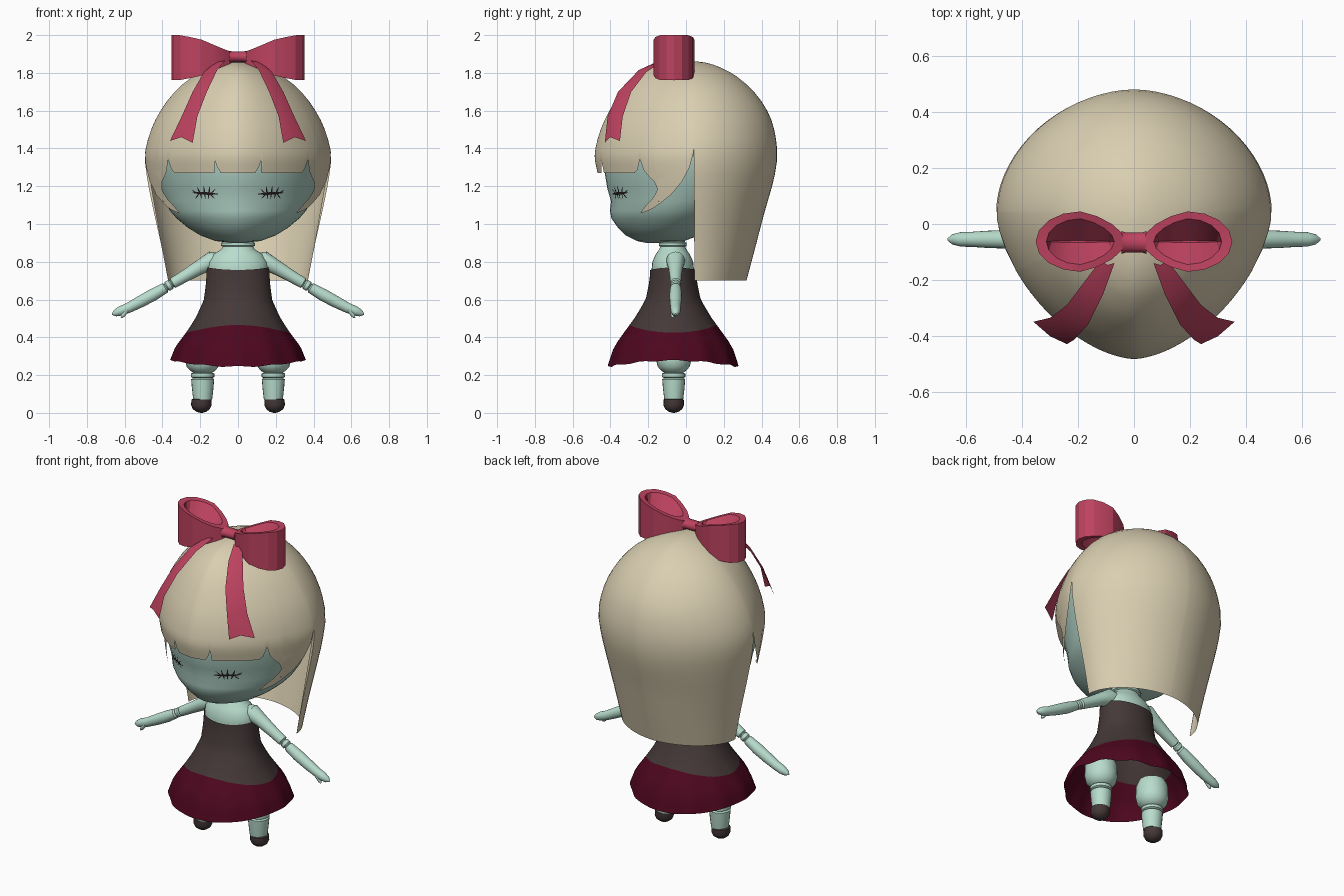
import bpy, bmesh, math
from math import sin, cos, pi, radians
from mathutils import Vector

if "Cube" in bpy.data.objects:
    bpy.data.objects.remove(bpy.data.objects["Cube"])


def material(name, *rgb):
    m = bpy.data.materials.new(name)
    m.diffuse_color = (*rgb, 1)
    m.use_nodes = True
    m.node_tree.nodes["Principled BSDF"].inputs["Base Color"].default_value = m.diffuse_color
    return m


HAIR = material("blonde hair", .70, .62, .44)
SKIN = material("mint skin", .48, .72, .61)
FACE = material("mint face", .39, .58, .51)
BROWN = material("dark brown", .060, .040, .040)
MAROON = material("maroon trim", .075, .002, .013)
PINK = material("rose ribbon", .51, .055, .115)
BLACK = material("stitch black", .02, .012, .012)


def loft(name, rings, mats, closed=True, cap=False, rule=None, angle=35):
    """Skin a list of equally long point rings."""
    bm = bmesh.new()
    rows = [[bm.verts.new(p) for p in r] for r in rings]
    n = len(rows[0])
    for k in range(len(rows) - 1):
        for i in range(n if closed else n - 1):
            j = (i + 1) % n
            f = bm.faces.new((rows[k][i], rows[k][j], rows[k + 1][j], rows[k + 1][i]))
            f.material_index = rule(k) if rule else 0
    if cap:
        bm.faces.new(rows[0])
        bm.faces.new(rows[-1])
    bmesh.ops.remove_doubles(bm, verts=bm.verts, dist=1e-5)
    bmesh.ops.recalc_face_normals(bm, faces=bm.faces)
    me = bpy.data.meshes.new(name)
    bm.to_mesh(me)
    bm.free()
    ob = bpy.data.objects.new(name, me)
    bpy.context.collection.objects.link(ob)
    for m in mats:
        me.materials.append(m)
    bpy.ops.object.select_all(action='DESELECT')
    ob.select_set(True)
    bpy.context.view_layer.objects.active = ob
    bpy.ops.object.shade_smooth_by_angle(angle=radians(angle))
    return ob


def lerp_rows(rows, z, smooth=False):
    """Interpolate a table by its first column, optionally with a cubic."""
    r = sorted(rows)
    z = min(max(z, r[0][0]), r[-1][0])
    i = next(i for i in range(len(r) - 1) if z <= r[i + 1][0])
    h = r[i + 1][0] - r[i][0]
    f = (z - r[i][0]) / h

    def slope(k, c):
        a, b = r[max(k - 1, 0)], r[min(k + 1, len(r) - 1)]
        return (b[c] - a[c]) / (b[0] - a[0]) * h

    out = []
    for c in range(1, len(r[0])):
        p, q = r[i][c], r[i + 1][c]
        if smooth:
            m0, m1 = slope(i, c), slope(i + 1, c)
            out.append(p + m0 * f + (3 * (q - p) - 2 * m0 - m1) * f ** 2 + (2 * (p - q) + m0 + m1) * f ** 3)
        else:
            out.append(p + (q - p) * f)
    return out


def outline(t, z, rx, yf, yb, yc, p, pb=2):
    """Egg-shaped section; t = 0 is the front, 90 the right side."""
    s, c = sin(t), cos(t)
    e = 2 / (p if c > 0 else pb)
    return Vector((math.copysign(abs(s) ** e * rx, s), yc + ((yf if c > 0 else yb) - yc) * abs(c) ** e, z))


def tube(name, pts, mat, y, side, n=20):
    """Round limb along a path of (x, z, radius), at depth y."""
    rings = []
    for i, (x, z, r) in enumerate(pts):
        a, b = pts[max(i - 1, 0)], pts[min(i + 1, len(pts) - 1)]
        d = Vector((b[0] - a[0], 0, b[1] - a[1])).normalized()
        nx, nz = -d.z, d.x
        rings.append([(side * (x + nx * r * sin(2 * pi * k / n)), y + r * cos(2 * pi * k / n),
                       z + nz * r * sin(2 * pi * k / n)) for k in range(n)])
    return loft(name, rings, [mat], cap=True)


# Head
HEAD = [(.90, .03, -.21, -.10), (.91, .12, -.26, -.01), (.94, .20, -.32, .07), (.98, .265, -.36, .15),
        (1.03, .325, -.395, .22), (1.07, .36, -.403, .26), (1.12, .385, -.397, .31), (1.19, .41, -.417, .36),
        (1.27, .435, -.43, .40), (1.37, .45, -.43, .42), (1.5, .42, -.40, .40), (1.65, .33, -.31, .32),
        (1.76, .18, -.18, .2), (1.8, .02, .0, .04)]


def head_params(z):
    rx, yf, yb = lerp_rows(HEAD, z)
    return rx, yf, yb, yf + (yb - yf) * .55


loft("head", [[outline(2 * pi * i / 48, h[0], *head_params(h[0]), 1.75) for i in range(48)] for h in HEAD],
     [FACE], cap=True)

# Closed stitched eyes: thin strokes laid on the face
def on_face(x, z):
    rx, yf, yb, yc = head_params(z)
    return (x, yc - (yc - yf) * (1 - abs(x / rx) ** 1.75) ** (1 / 1.75) - .005, z)


STROKES = [(.105, 1.158, .24, 1.166, .007), (.12, 1.185, .15, 1.155, .003), (.15, 1.198, .158, 1.132, .004),
           (.182, 1.202, .172, 1.132, .004), (.215, 1.195, .19, 1.135, .004), (.245, 1.18, .21, 1.158, .003),
           (.125, 1.135, .15, 1.16, .003), (.225, 1.135, .205, 1.162, .003)]
for s in (-1, 1):
    for x0, z0, x1, z1, w in STROKES:
        d = Vector((x1 - x0, z1 - z0)).normalized()
        edges = [[], []]
        for k in range(7):
            f = k / 6
            ww = w * (.25 + .75 * sin(pi * f))
            for e, q in zip(edges, (1, -1)):
                e.append(on_face(s * (x0 + (x1 - x0) * f - d.y * ww * q), z0 + (z1 - z0) * f + d.x * ww * q))
        loft("eye_stitch", edges, [BLACK], closed=False)

# Hair: one shell whose lower edge follows fringe, side locks and long back
HAIR_ROWS = [(1.863, 0, .02, .03), (1.855, .06, -.09, .10), (1.83, .14, -.19, .18), (1.78, .24, -.27, .27),
             (1.70, .335, -.345, .36), (1.6, .41, -.405, .43), (1.5, .46, -.452, .467), (1.37, .493, -.483, .483),
             (1.27, .485, -.468, .472), (1.19, .472, -.447, .453), (1.06, .445, -.42, .415), (.88, .405, -.38, .368),
             (.70, .37, -.34, .32)]


def hair_point(t, z):
    rx, yf, yb = lerp_rows(HAIR_ROWS, z, True)
    return outline(radians(t), z, rx, yf, yb, .02 + .03 * min(1, (1.863 - z) / .1), 1.65, 1.85)


EDGE = [(0, 1.27), (14.5, 1.27), (17, 1.30), (18.5, 1.34), (18.9, 1.27), (47.5, 1.27), (50, 1.29), (52.2, 1.345),
        (54, 1.285), (57, 1.25), (60, 1.225), (61.7, 1.185), (61.9, 1.105), (70.5, 1.155), (78.6, 1.225),
        (84.4, 1.3), (88, 1.38), (88.4, .70), (180, .70)]
half = sorted({t for t, _ in EDGE} | {float(t) for t in range(4, 48, 4)} | {float(t) for t in range(94, 180, 5)})
cols = [-t for t in reversed(half) if 0 < t] + half
tops = [1.863, 1.86, 1.855, 1.845, 1.83, 1.805, 1.78, 1.74, 1.70, 1.65, 1.6, 1.55, 1.5, 1.45, 1.4]
rings = [[hair_point(t, z) for t in cols] for z in tops]
for k in range(1, 11):
    rings.append([hair_point(t, 1.4 + (lerp_rows(EDGE, abs(t))[0] - 1.4) * k / 10) for t in cols])
loft("hair", rings, [HAIR], closed=False, angle=50)

# Curved tips of the side locks
LOCK = [(47.8, 1.06, 1.058), (52, 1.095, 1.066), (57, 1.13, 1.082), (60, 1.16, 1.095), (61.8, 1.187, 1.105)]
for s in (-1, 1):
    loft("side_lock", [[hair_point(s * t, b + (a - b) * f) for t, a, b in LOCK] for f in (0, .5, 1)],
         [HAIR], closed=False)

# Neck and torso
TORSO = [(.96, .075, .065), (.905, .078, .065), (.90, .09, .073), (.885, .09, .073), (.88, .08, .066),
         (.865, .09, .072), (.84, .13, .09), (.80, .158, .108), (.76, .16, .112), (.70, .155, .11)]
loft("torso", [[(rx * cos(2 * pi * i / 32), -.07 + ry * sin(2 * pi * i / 32), z) for i in range(32)]
               for z, rx, ry in TORSO], [SKIN])

# Dress with wavy hem and maroon border
DRESS = [(.78, .165, .12), (.70, .168, .125), (.6, .18, .145), (.5, .225, .205), (.43, .27, .255),
         (.35, .328, .31), (.24, .367, .343)]


def dress_ring(k, n=96):
    ring = []
    for i in range(n):
        a = 2 * pi * i / n
        mid, hem = .425 + .04 * cos(a) ** 2, .278 - .033 * cos(a) ** 2 + .003 * cos(12 * a)
        top = .77 - .013 * cos(a) ** 2
        z = top + (mid - top) * k / 8 if k <= 8 else mid + (hem - mid) * (k - 8) / 5
        rx, ry = lerp_rows(DRESS, z)
        w = 1 + .018 * max(0, (k - 6) / 7) * cos(12 * a)
        ring.append((rx * w * sin(a), -.068 - ry * w * cos(a), z))
    return ring


loft("dress", [dress_ring(k) for k in range(14)], [BROWN, MAROON], rule=lambda k: int(k >= 8))

# Arms and legs
ARM = [(.09, .80, .045), (.14, .805, .05), (.20, .772, .039), (.28, .725, .032), (.345, .687, .029),
       (.351, .684, .019), (.357, .68, .027), (.374, .67, .027), (.38, .666, .019), (.386, .662, .028),
       (.45, .625, .033), (.52, .587, .031), (.58, .556, .027), (.62, .54, .026), (.65, .528, .018),
       (.667, .522, .004)]
THUMB = [(.585, .545, .012), (.61, .515, .011), (.618, .503, .004)]
LEG = [(.40, .05), (.385, .075), (.35, .09), (.28, .093), (.245, .085), (.22, .062), (.214, .05), (.208, .062),
       (.19, .062), (.184, .05), (.178, .061), (.13, .057), (.07, .05)]
SHOE = [(.074, .046), (.07, .053), (.04, .054), (.02, .045), (.006, .026), (0, .005)]
for s in (-1, 1):
    tube("arm", ARM, SKIN, -.055, s)
    tube("thumb", THUMB, SKIN, -.07, s, 10)
    tube("leg", [(.187, z, r) for z, r in LEG], SKIN, -.065, s)
    tube("shoe", [(.194, z, r) for z, r in SHOE], BROWN, -.065, s)

# Bow: hollow flared loops, a knot and two tails
BOW_H = [(.03, .028), (.1, .055), (.2, .098), (.3, .118), (.352, .12)]


def bow_ring(s, sx, sy, zf, n=16):
    ring = []
    for i in range(n):
        a = 2 * pi * i / n
        x = .192 + .16 * sx * cos(a)
        y = -.063 + .108 * sy * sin(a) * (1 if cos(a) > 0 else 1 + .25 * cos(a))
        ring.append((s * x, y, 1.881 + zf * lerp_rows(BOW_H, x)[0]))
    return ring


TAIL_IN = [(.07, -.14, 1.865), (.11, -.25, 1.815), (.165, -.36, 1.70), (.215, -.415, 1.57), (.24, -.43, 1.43)]
TAIL_OUT = [(.12, -.13, 1.855), (.18, -.21, 1.805), (.24, -.29, 1.70), (.298, -.335, 1.57), (.36, -.35, 1.44)]
for s in (-1, 1):
    loft("bow_loop", [bow_ring(s, *q) for q in ((.7, .03, -.05), (.76, .76, -.97), (1, 1, -1), (1, 1, 1),
                                                (.76, .76, .97), (.7, .03, .05))], [PINK], cap=True, angle=20)
    rows = [[], [], []]
    for i, (a, b) in enumerate(zip(TAIL_IN, TAIL_OUT)):
        a, b = Vector(a), Vector(b)
        m = (a + b) / 2 + Vector((0, -.012, .025 if i == 4 else 0))
        for r, p in zip(rows, (a, m, b)):
            r.append((s * p.x, p.y, p.z))
    loft("bow_tail", rows, [PINK], closed=False)
loft("bow_knot", [[(x, -.066 + r * cos(2 * pi * i / 14), 1.885 + .8 * r * sin(2 * pi * i / 14)) for i in range(14)]
                  for x, r in ((-.045, .041), (-.03, .036), (.03, .036), (.045, .041))], [PINK], cap=True)
